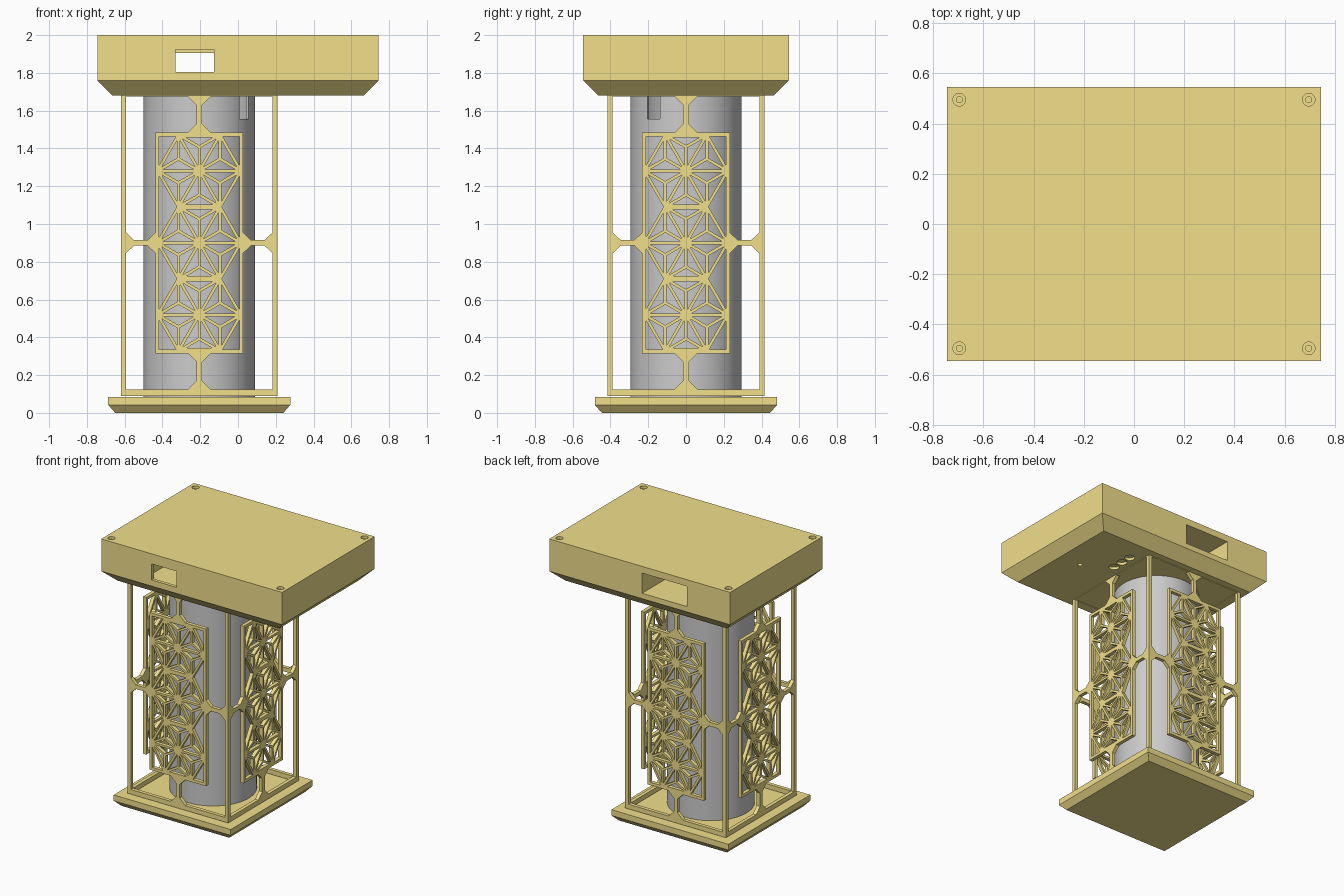
import bpy, bmesh, math
from mathutils import Matrix, Vector

if "Cube" in bpy.data.objects:
    bpy.data.objects.remove(bpy.data.objects["Cube"])

CX = -0.205                      # axis of the lantern column
yellow = bpy.data.materials.new("yellow_plastic")
yellow.diffuse_color = (0.88, 0.74, 0.26, 1)
yellow.use_nodes = True
yellow.node_tree.nodes["Principled BSDF"].inputs["Base Color"].default_value = yellow.diffuse_color


def add_mesh(name, bm, mat=None):
    bmesh.ops.recalc_face_normals(bm, faces=bm.faces[:])
    me = bpy.data.meshes.new(name)
    bm.to_mesh(me)
    bm.free()
    if mat:
        me.materials.append(mat)
    ob = bpy.data.objects.new(name, me)
    bpy.context.collection.objects.link(ob)
    return ob


def loft(name, cx, layers, mat=None):
    """Stack of rectangles (half x, half y, z) joined into a solid."""
    bm = bmesh.new()
    rings = [[bm.verts.new((cx + sx * hx, sy * hy, z))
              for sx, sy in ((-1, -1), (1, -1), (1, 1), (-1, 1))]
             for hx, hy, z in layers]
    bm.faces.new(rings[0][::-1])
    bm.faces.new(rings[-1])
    for a, b in zip(rings, rings[1:]):
        for i in range(4):
            j = (i + 1) % 4
            bm.faces.new((a[i], a[j], b[j], b[i]))
    return add_mesh(name, bm, mat)


def box(name, x, y, z):
    bm = bmesh.new()
    bmesh.ops.create_cube(bm, size=1)
    for v in bm.verts:
        v.co = Vector([(r[0] + r[1]) / 2 + c * (r[1] - r[0]) for r, c in zip((x, y, z), v.co)])
    return add_mesh(name, bm)


def cylinder(name, x, y, r, z0, z1, seg=24):
    bm = bmesh.new()
    bmesh.ops.create_cone(bm, cap_ends=True, segments=seg, radius1=r, radius2=r, depth=z1 - z0,
                          matrix=Matrix.Translation((x, y, (z0 + z1) / 2)))
    return add_mesh(name, bm)


def cut(target, cutters):
    bpy.context.view_layer.objects.active = target
    for c in cutters:
        m = target.modifiers.new("cut", 'BOOLEAN')
        m.operation, m.solver, m.object = 'DIFFERENCE', 'EXACT', c
        bpy.ops.object.modifier_apply(modifier=m.name)
        bpy.data.objects.remove(c)


# Base plate and top housing, both chamfered underneath
loft("base_plate", CX, [(.445, .445, 0), (.482, .482, .042), (.482, .482, .085)], yellow)
top = loft("top_housing", 0, [(.665, .465, 1.68), (.745, .545, 1.76), (.745, .545, 2)], yellow)

# Openings through the housing, back to front
cut(top, [box("back_opening", (-.39, -.02), (-.1, .6), (1.80, 1.95)),
          box("inner_passage", (-.39, -.02), (-.52, 0), (1.80, 1.905)),
          box("front_opening", (-.33, -.127), (-.6, -.5), (1.805, 1.925))])
# Screw holes in the top corners
for sx in (-1, 1):
    for sy in (-1, 1):
        cut(top, [cylinder("bore", sx * .696, sy * .495, .025, 1.98, 2.05),
                  cylinder("hole", sx * .696, sy * .495, .012, 1.90, 2.05)])
# Holes in the underside
cut(top, [cylinder("hole", .49, 0, .016, 1.6, 1.74)])
cut(top, [cylinder("hole", .287, y, .036, 1.6, 1.70) for y in (.125, .21, .295)])

# Grey tube with a cable notch at its top
tube = cylinder("inner_tube", CX, 0, .295, .084, 1.684, 96)
notch = box("notch", (.24, .34), (-.041, .041), (1.555, 1.8))
notch.matrix_world = Matrix.Translation((CX, 0, 0)) @ Matrix.Rotation(math.radians(-36), 4, 'Z')
bpy.context.view_layer.update()
cut(tube, [cylinder("bore", CX, 0, .28, 0, 1.8, 96), notch])
bpy.ops.object.select_all(action='DESELECT')
tube.select_set(True)
bpy.context.view_layer.objects.active = tube
bpy.ops.object.shade_smooth_by_angle(angle=math.radians(30))


# Lattice panel: an outline with holes, filled as a 2D curve and extruded
def inset(pts, dists):
    """Move each edge of a convex polygon inwards by its own distance."""
    n = len(pts)
    area = sum(pts[i][0] * pts[(i + 1) % n][1] - pts[(i + 1) % n][0] * pts[i][1] for i in range(n))
    s = 1 if area > 0 else -1
    lines = []
    for i in range(n):
        (x0, y0), (x1, y1) = pts[i], pts[(i + 1) % n]
        ln = math.hypot(x1 - x0, y1 - y0)
        nx, ny = -s * (y1 - y0) / ln, s * (x1 - x0) / ln
        lines.append((nx, ny, nx * x0 + ny * y0 + dists[i]))
    out = []
    for i in range(n):
        a, b, c = lines[i - 1]
        d, e, f = lines[i]
        det = a * e - b * d
        out.append(((c * e - b * f) / det, (a * f - c * d) / det))
    return out


A = 0.22                         # lattice edge length
H = A * math.sqrt(3) / 2
W = 0.008                        # half width of a lattice strip
loops = [[(-.415, -.81), (.415, -.81), (.415, .81), (-.415, .81)]]
corner = [(.06, .775), (.388, .775), (.388, .055), (.346, .015), (.274, .015),
          (.232, .055), (.232, .585), (.06, .585), (.015, .63), (.015, .73)]
for sx in (-1, 1):
    for sz in (-1, 1):
        # opening between posts and inner frame, with flared connectors
        loops.append([(sx * x, sz * z) for x, z in corner])
        # small gaps at the inner frame corners, and gaps between hexagons
        loops.append(inset([(sx * A, sz * 2 * H), (sx * A, sz * 3 * H), (sx * A / 2, sz * 3 * H)], [W] * 3))
        loops.append(inset([(sx * A, 0), (sx * A, sz * 2 * H), (sx * A / 2, sz * H)], [W] * 3))
# hemp-leaf pattern: each hexagon triangle is split in three about its centroid
for row in (-1, 0, 1):
    c = (0, row * 2 * H)
    rim = [(A * math.cos(k * math.pi / 3), c[1] + A * math.sin(k * math.pi / 3)) for k in range(6)]
    for k in range(6):
        tri = [c, rim[k], rim[(k + 1) % 6]]
        mid = (sum(p[0] for p in tri) / 3, sum(p[1] for p in tri) / 3)
        for i in range(3):
            wide = i == 1 and k in (1, 4)
            loops.append(inset([tri[i], tri[(i + 1) % 3], mid], [.014 if wide else W, W, W]))

cu = bpy.data.curves.new("lattice_outline", 'CURVE')
cu.dimensions, cu.fill_mode, cu.extrude = '2D', 'BOTH', .0135
for pts in loops:
    sp = cu.splines.new('POLY')
    sp.points.add(len(pts) - 1)
    for p, (x, z) in zip(sp.points, pts):
        p.co = (x, z, 0, 1)
    sp.use_cyclic_u = True
src = bpy.data.objects.new("lattice_outline", cu)
bpy.context.collection.objects.link(src)
bpy.context.view_layer.update()
panel = bpy.data.meshes.new_from_object(src.evaluated_get(bpy.context.evaluated_depsgraph_get()))
bpy.data.objects.remove(src)
panel.materials.clear()
panel.materials.append(yellow)
for p in panel.polygons:
    p.use_smooth = False

# Four panels around the tube
for k, side in enumerate(("front", "right", "back", "left")):
    ob = bpy.data.objects.new(side + "_lattice_panel", panel)
    bpy.context.collection.objects.link(ob)
    ob.matrix_world = (Matrix.Translation((CX, 0, .9)) @ Matrix.Rotation(k * math.pi / 2, 4, 'Z')
                       @ Matrix.Translation((0, -.4015, 0)) @ Matrix.Rotation(math.pi / 2, 4, 'X'))
